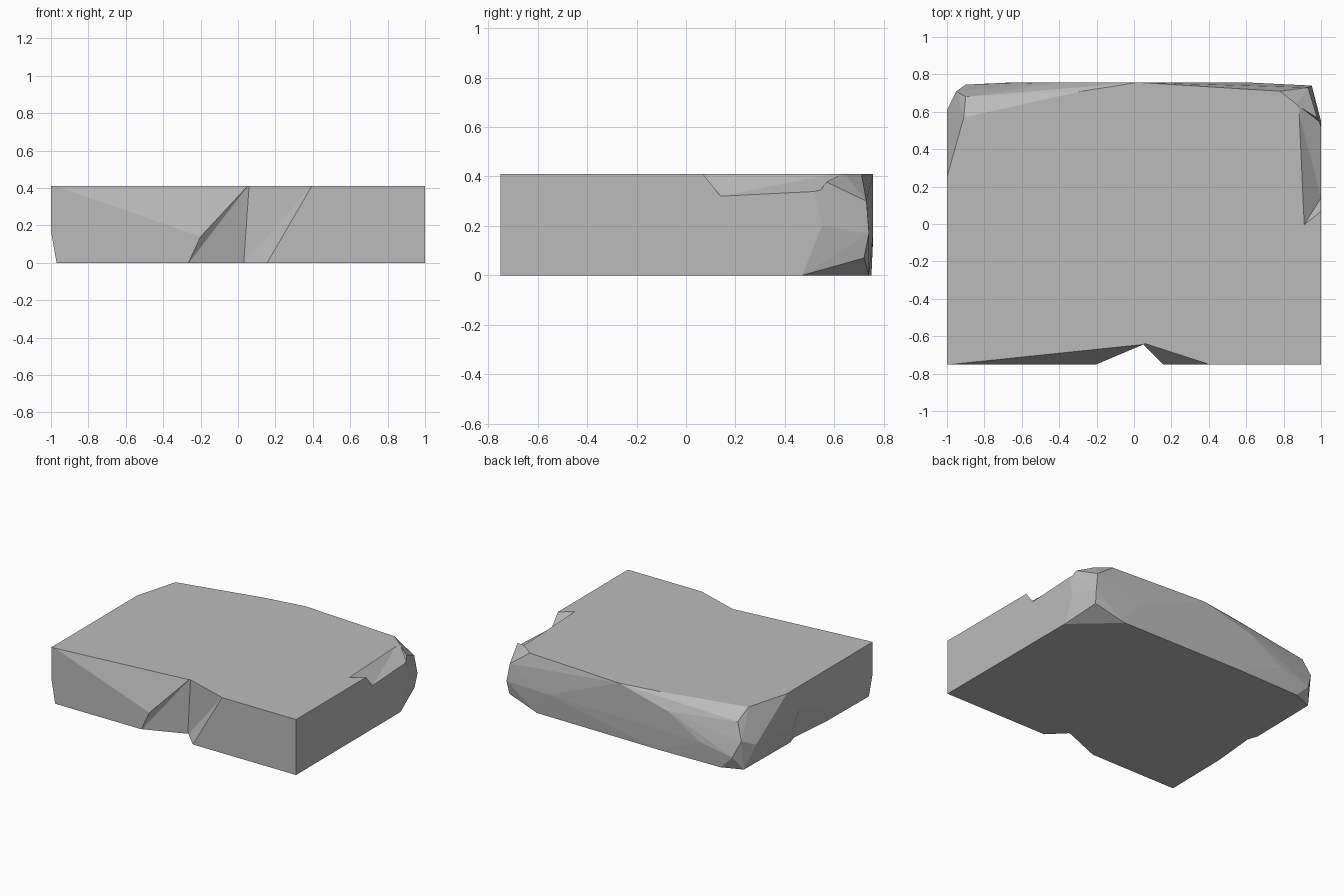
import bpy
import bmesh
from mathutils import Vector

default_cube = bpy.data.objects.get("Cube")
if default_cube:
    bpy.data.objects.remove(default_cube, do_unlink=True)

TOP = .41
ABOVE, BELOW = TOP + .01, -.01
FRONT, BACK = -.75, .757


def make_stone_material():
    material = bpy.data.materials.new("stone_grey")
    colour = (.5, .5, .5, 1)
    material.diffuse_color = colour
    material.use_nodes = True
    for node in material.node_tree.nodes:
        if node.type == 'BSDF_PRINCIPLED':
            node.inputs["Base Color"].default_value = colour
    return material


def make_hull(name, points):
    """Build a faceted solid wrapped around the given corner points."""
    bm = bmesh.new()
    for point in points:
        bm.verts.new(point)
    result = bmesh.ops.convex_hull(bm, input=list(bm.verts))
    unused = {e for e in result["geom_interior"] + result["geom_unused"]
              if isinstance(e, bmesh.types.BMVert)}
    bmesh.ops.delete(bm, geom=list(unused), context='VERTS')
    bmesh.ops.recalc_face_normals(bm, faces=list(bm.faces))
    mesh = bpy.data.meshes.new(name)
    bm.to_mesh(mesh)
    bm.free()
    solid = bpy.data.objects.new(name, mesh)
    bpy.context.scene.collection.objects.link(solid)
    return solid


def chip_away(solid, name, points, outward):
    """Break a piece off the solid; the points outline the broken surface."""
    shift = Vector(outward)
    corners = [Vector(p) for p in points]
    cutter = make_hull(name, corners + [p + shift for p in corners])
    cutter.hide_render = True
    modifier = solid.modifiers.new(name, 'BOOLEAN')
    modifier.operation = 'DIFFERENCE'
    modifier.solver = 'EXACT'
    modifier.object = cutter
    bpy.context.view_layer.objects.active = solid
    bpy.ops.object.modifier_apply(modifier=modifier.name)
    bpy.data.objects.remove(cutter, do_unlink=True)


# Outline of the flat upper face
top_outline = [(-1, FRONT), (1, FRONT), (1, .5), (.87, .64), (.78, .71),
               (.02, BACK), (-.28, .71), (-.91, .57), (-1, .25)]

# Outline of the flat underside
base_outline = [(-.97, FRONT), (1, FRONT), (1, .47), (.7, .74),
                (-.3, .75), (-.8, .74), (-.95, .68)]

# Worn corners and bulges around the back
worn_points = [(-1, FRONT, .17), (-1, .61, .17), (-.95, .71, .22),
               (-.9, .745, .1), (-.9, .68, .34), (-.38, BACK, .31),
               (-.65, BACK, .15), (.6, BACK, .17), (.95, .74, .17),
               (.94, .72, .07), (.93, .73, .3), (1, .55, .2)]

slab = make_hull("stone_slab",
                 [(x, y, TOP) for x, y in top_outline]
                 + [(x, y, 0) for x, y in base_outline] + worn_points)

# Split running down the front face
chip_away(slab, "front_split",
          [(.06, -.64, ABOVE), (.03, -.63, BELOW), (-.2, FRONT, .14),
           (-.27, FRONT, BELOW), (.15, FRONT, BELOW), (.4, FRONT, ABOVE)],
          (0, -.2, 0))

# Shallow slope leading to the split
chip_away(slab, "front_slope",
          [(-1, FRONT, ABOVE), (.06, -.64, ABOVE), (-.2, FRONT, .14)],
          (0, -.2, 0))

# Flake missing from the upper side edge
chip_away(slab, "side_flake",
          [(.9, -.02, ABOVE), (1, .14, .32), (1, .54, .34), (.87, .64, ABOVE)],
          (.2, 0, .2))

# Hollow along the lower opposite side
chip_away(slab, "side_hollow",
          [(-1, .29, BELOW), (-.93, .07, BELOW), (-1, -.7, BELOW), (-1, .1, .25)],
          (-.2, 0, 0))

# Flat broken facets in one stone colour
slab.data.materials.clear()
slab.data.materials.append(make_stone_material())
for face in slab.data.polygons:
    face.use_smooth = False
    face.material_index = 0
